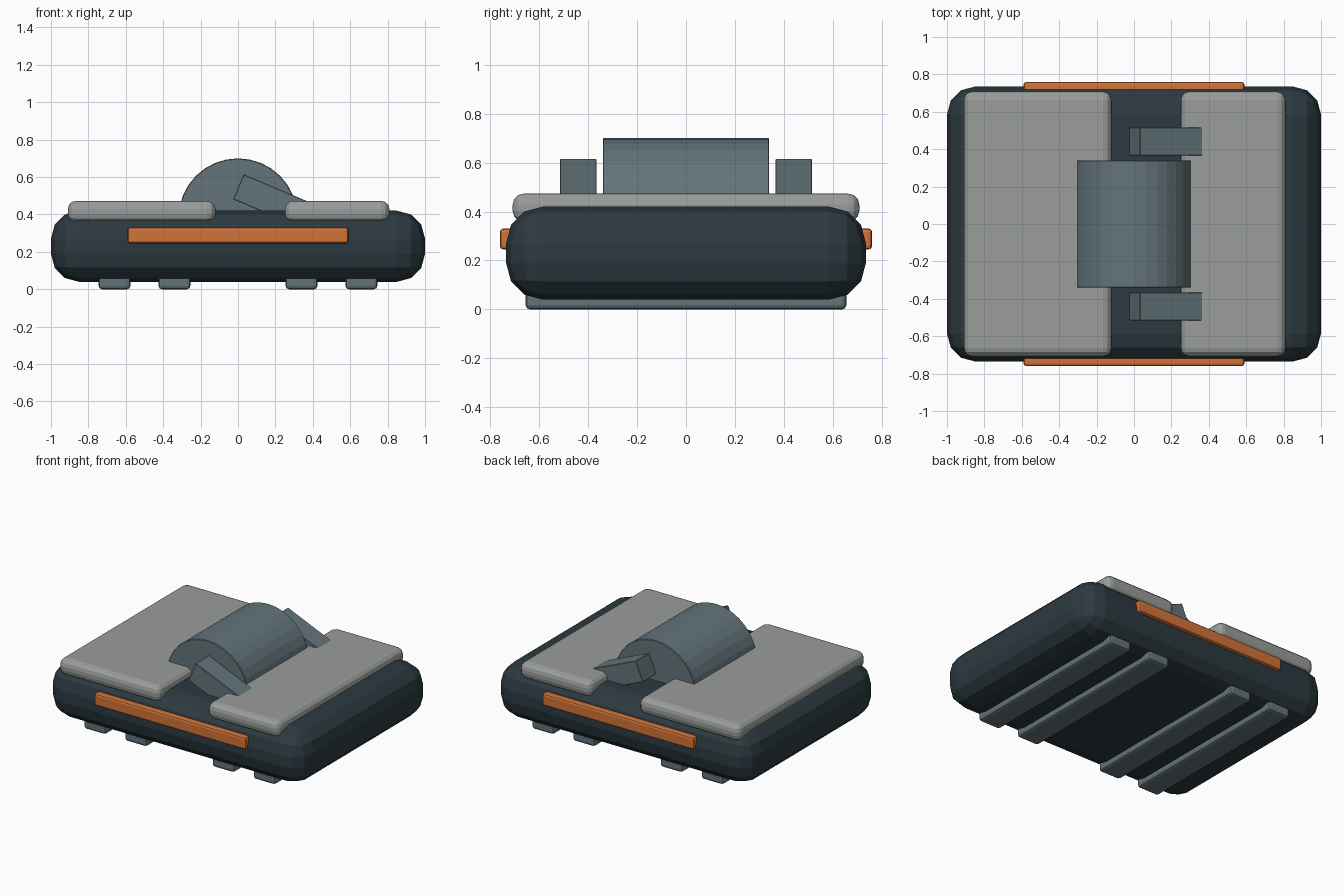
import bpy, math
from mathutils import Vector

default = bpy.data.objects.get("Cube")
if default:
    bpy.data.objects.remove(default, do_unlink=True)


def material(name, rgb):
    m = bpy.data.materials.new(name)
    m.use_nodes = True
    m.diffuse_color = (*rgb, 1)
    m.node_tree.nodes["Principled BSDF"].inputs["Base Color"].default_value = (*rgb, 1)
    return m


dark = material("dark slate", (0.025, 0.042, 0.052))
steel = material("steel grey", (0.125, 0.175, 0.195))
pale = material("pale grey", (0.32, 0.34, 0.325))
orange = material("orange", (0.64, 0.17, 0.04))


def finish(obj, name, mat, bevel=0, segments=2):
    obj.name = name
    obj.data.name = name
    obj.data.materials.append(mat)
    if bevel:
        mod = obj.modifiers.new("rounded edges", "BEVEL")
        mod.width = bevel
        mod.segments = segments
        mod.limit_method = "ANGLE"
    return obj


def box(name, low, high, mat, bevel=0, segments=2):
    """Box spanning two opposite corners, with rounded edges."""
    low, high = Vector(low), Vector(high)
    bpy.ops.mesh.primitive_cube_add(size=1, location=(low + high) / 2)
    obj = bpy.context.object
    obj.scale = high - low
    bpy.ops.object.transform_apply(location=False, rotation=False, scale=True)
    return finish(obj, name, mat, bevel, segments)


# Rounded main body
box("body", (-1, -0.735, 0.04), (1, 0.735, 0.42), dark, 0.15, 3)

# Two raised top plates
box("wide_top_plate", (-0.91, -0.708, 0.357), (-0.12, 0.708, 0.473), pale, 0.045, 3)
box("narrow_top_plate", (0.25, -0.708, 0.357), (0.81, 0.708, 0.473), pale, 0.045, 3)

# Drum lying across the middle
bpy.ops.mesh.primitive_cylinder_add(vertices=32, radius=0.318, depth=0.68,
                                    location=(0, 0, 0.382),
                                    rotation=(math.pi / 2, 0, 0))
finish(bpy.context.object, "drum", steel, 0.004, 1)

# Mirrored pairs: slanted brackets beside the drum and side strips
for side, label in ((-1, "front"), (1, "back")):
    bracket = box(label + "_bracket", (-0.22, -0.075, -0.0725), (0.22, 0.075, 0.0725),
                  steel, 0.003, 1)
    bracket.location = (0.205, side * 0.44, 0.462)
    bracket.rotation_euler.y = math.radians(23)

    strip = box(label + "_strip", (-0.59, -0.04, -0.043), (0.59, 0.04, 0.043),
                orange, 0.014, 2)
    strip.location = (0, side * 0.72, 0.288)

# Four runners underneath
for i, x in enumerate((-0.66, -0.34, 0.34, 0.66)):
    box(f"runner_{i + 1}", (x - 0.085, -0.655, 0), (x + 0.085, 0.655, 0.08),
        steel, 0.018, 2)
